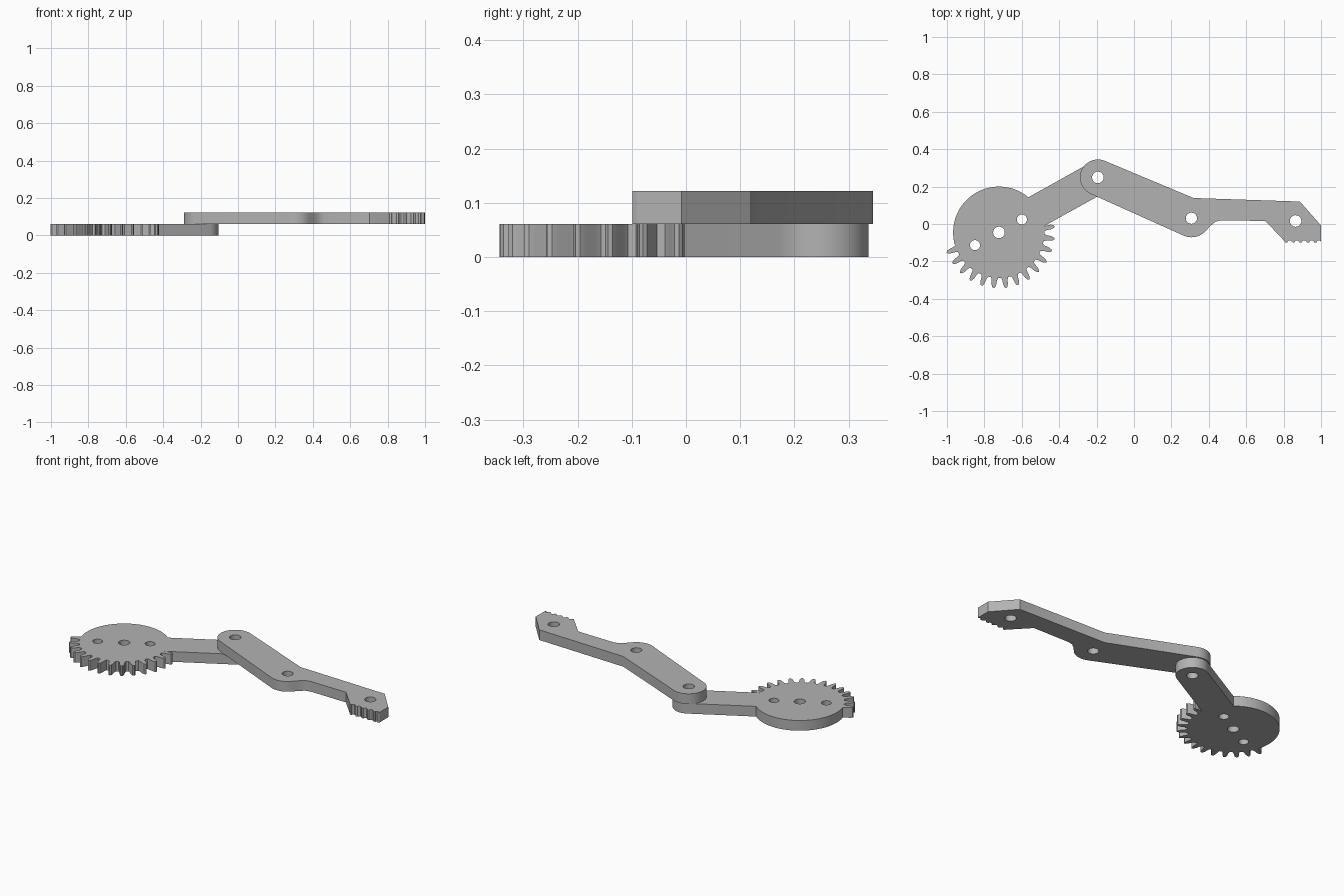
import bpy, bmesh
from math import sin, cos, radians

cube = bpy.data.objects.get("Cube")
if cube:
    bpy.data.objects.remove(cube, do_unlink=True)

grey = bpy.data.materials.new("plain_grey")
grey.use_nodes = True
COLOUR = (0.45, 0.45, 0.45, 1)
grey.diffuse_color = COLOUR
grey.node_tree.nodes["Principled BSDF"].inputs["Base Color"].default_value = COLOUR


def polar(c, r, deg):
    return (c[0] + r * cos(radians(deg)), c[1] + r * sin(radians(deg)))


def arc(c, r, a0, a1, n):
    return [polar(c, r, a0 + (a1 - a0) * i / n) for i in range(n + 1)]


def plate(name, outline, holes, z0, z1):
    """Flat plate from a closed outline with round holes."""
    curve = bpy.data.curves.new(name, 'CURVE')
    curve.dimensions = '2D'
    curve.fill_mode = 'BOTH'
    curve.extrude = (z1 - z0) / 2
    loops = [outline] + [arc(c, r, 0, 348.75, 31) for c, r in holes]
    for pts in loops:
        spline = curve.splines.new('POLY')
        spline.points.add(len(pts) - 1)
        for p, (x, y) in zip(spline.points, pts):
            p.co = (x, y, 0, 1)
        spline.use_cyclic_u = True
    ob = bpy.data.objects.new(name, curve)
    bpy.context.collection.objects.link(ob)
    ob.location.z = (z0 + z1) / 2
    bpy.ops.object.select_all(action='DESELECT')
    ob.select_set(True)
    bpy.context.view_layer.objects.active = ob
    bpy.ops.object.convert(target='MESH')
    ob = bpy.context.object
    bm = bmesh.new()
    bm.from_mesh(ob.data)
    bmesh.ops.remove_doubles(bm, verts=bm.verts, dist=0.0001)
    bmesh.ops.recalc_face_normals(bm, faces=bm.faces)
    bm.to_mesh(ob.data)
    bm.free()
    ob.data.materials.clear()
    ob.data.materials.append(grey)
    bpy.ops.object.shade_smooth_by_angle(angle=radians(30))
    return ob


GEAR, PIVOT, KNEE, FOOT = (-0.722, -0.045), (-0.193, 0.249), (0.307, 0.031), (0.864, 0.016)
THICK = 0.061

# Lower link: rounded arm end, smooth half of the disc, then the toothed half
AXIS, HALF = 29.1, 0.088
outline = arc(PIVOT, HALF, AXIS - 90, AXIS + 90, 24)
outline += arc(GEAR, 0.245, AXIS + 21, 195, 48)
PITCH = 12.7
TOOTH = [(0.243, -0.36), (0.255, -0.26), (0.28, -0.2), (0.295, -0.11), (0.3, 0)]
TOOTH += [(r, -a) for r, a in reversed(TOOTH[:-1])]
for i in range(14):
    for r, a in TOOTH:
        deg = 201 + PITCH * (i + a)
        # the last tooth runs into the arm
        if deg < 350 or r * sin(radians(AXIS + 360 - deg)) > HALF:
            outline.append(polar(GEAR, r, deg))
outline.append(polar(GEAR, 0.245, AXIS - 21))
plate("gear_link", outline,
      [(GEAR, 0.031), ((-0.85, -0.113), 0.027), ((-0.599, 0.024), 0.027), (PIVOT, 0.031)],
      0, THICK)

# Upper link: round pivot end, bent knee, and a foot with a scalloped sole
outline = arc(PIVOT, 0.096, 66.5, 246.5, 28)
outline += arc(KNEE, 0.102, 246.5, 318, 12)
outline += [(0.41, -0.009), (0.435, 0.012), (0.465, 0.02), (0.703, 0.016), (0.805, -0.092)]
for i in range(5):
    x = 0.805 + 0.039 * i
    outline += [(x + 0.004, -0.099), (x + 0.015, -0.099)]
    outline += arc((x + 0.027, -0.099), 0.012, 180, 0, 6)[1:-1]
outline += [(0.994, -0.099), (1.0, -0.09), (1.0, -0.008), (0.887, 0.12), (0.318, 0.139)]
plate("foot_link", outline, [(PIVOT, 0.031), (KNEE, 0.03), (FOOT, 0.031)], THICK, 2 * THICK)
